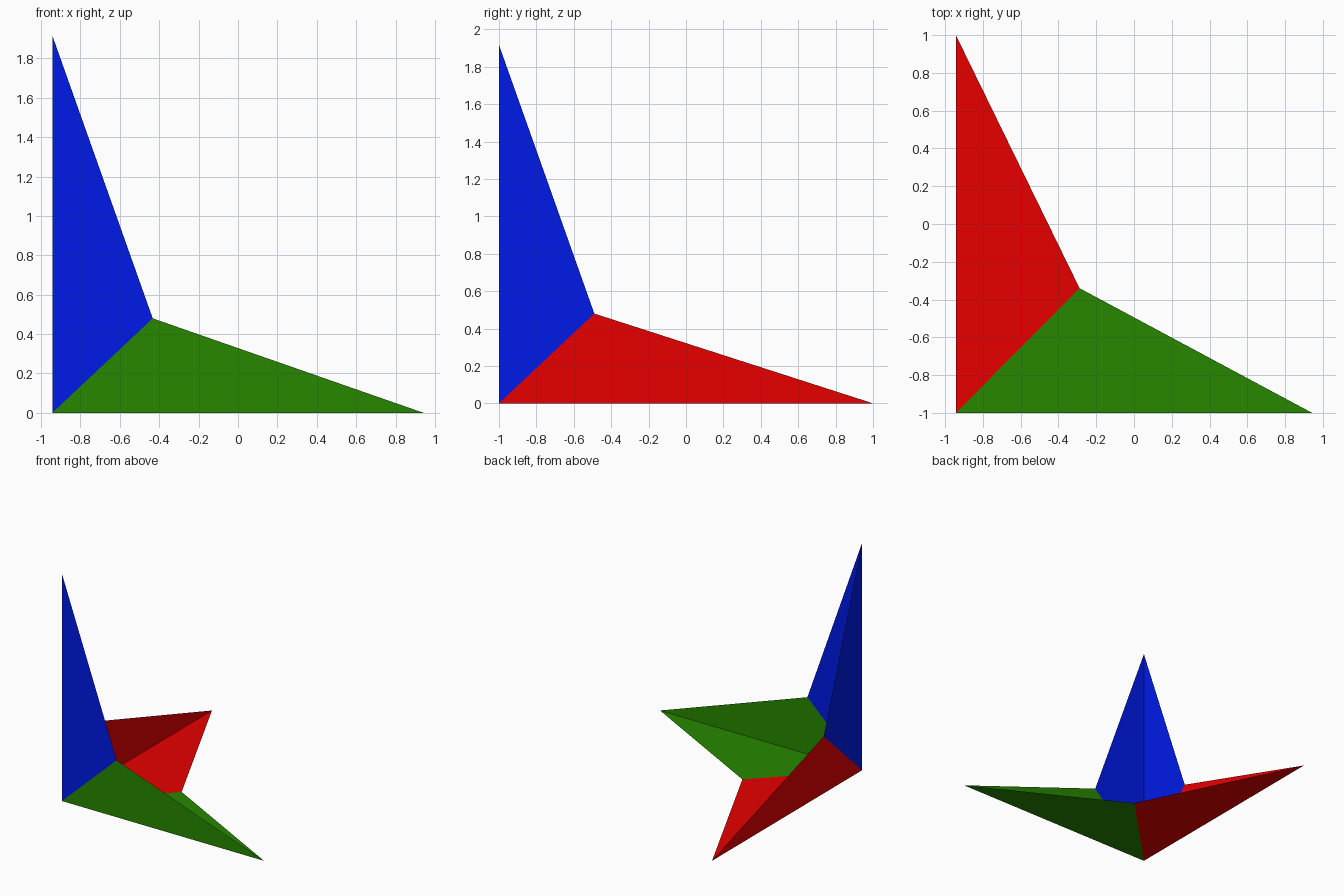
import bpy
import bmesh
from mathutils import Vector

cube = bpy.data.objects.get("Cube")
if cube:
    bpy.data.objects.remove(cube, do_unlink=True)


def make_material(name, rgb):
    mat = bpy.data.materials.new(name)
    mat.use_nodes = True
    colour = (*rgb, 1.0)
    mat.diffuse_color = colour
    mat.node_tree.nodes["Principled BSDF"].inputs["Base Color"].default_value = colour
    return mat


# Shared corner, and the valley points where neighbouring spikes meet
corner = Vector((-0.943, -1, 0))
front_notch = corner + Vector((0.51, 0, 0.48))
side_notch = corner + Vector((0, 0.51, 0.48))
floor_notch = corner + Vector((0.655, 0.66, 0))


def make_spike(name, tip, notch_a, notch_b, mat):
    """Thin folded spike: two flat triangles hinged on the corner-to-tip edge."""
    bm = bmesh.new()
    base, point, a, b = [bm.verts.new(p) for p in (corner, corner + Vector(tip), notch_a, notch_b)]
    bm.faces.new((base, point, a))
    bm.faces.new((point, base, b))
    mesh = bpy.data.meshes.new(name)
    bm.to_mesh(mesh)
    bm.free()
    mesh.materials.append(mat)
    obj = bpy.data.objects.new(name, mesh)
    bpy.context.collection.objects.link(obj)
    return obj


# One spike along each axis, normals facing into the open side
make_spike("upright_spike", (0, 0, 1.917), side_notch, front_notch,
           make_material("blue", (0.0, 0.01, 0.8)))
make_spike("side_spike", (1.886, 0, 0), front_notch, floor_notch,
           make_material("green", (0.021, 0.245, 0.0)))
make_spike("rear_spike", (0, 2, 0), floor_notch, side_notch,
           make_material("red", (0.8, 0.0, 0.0)))
